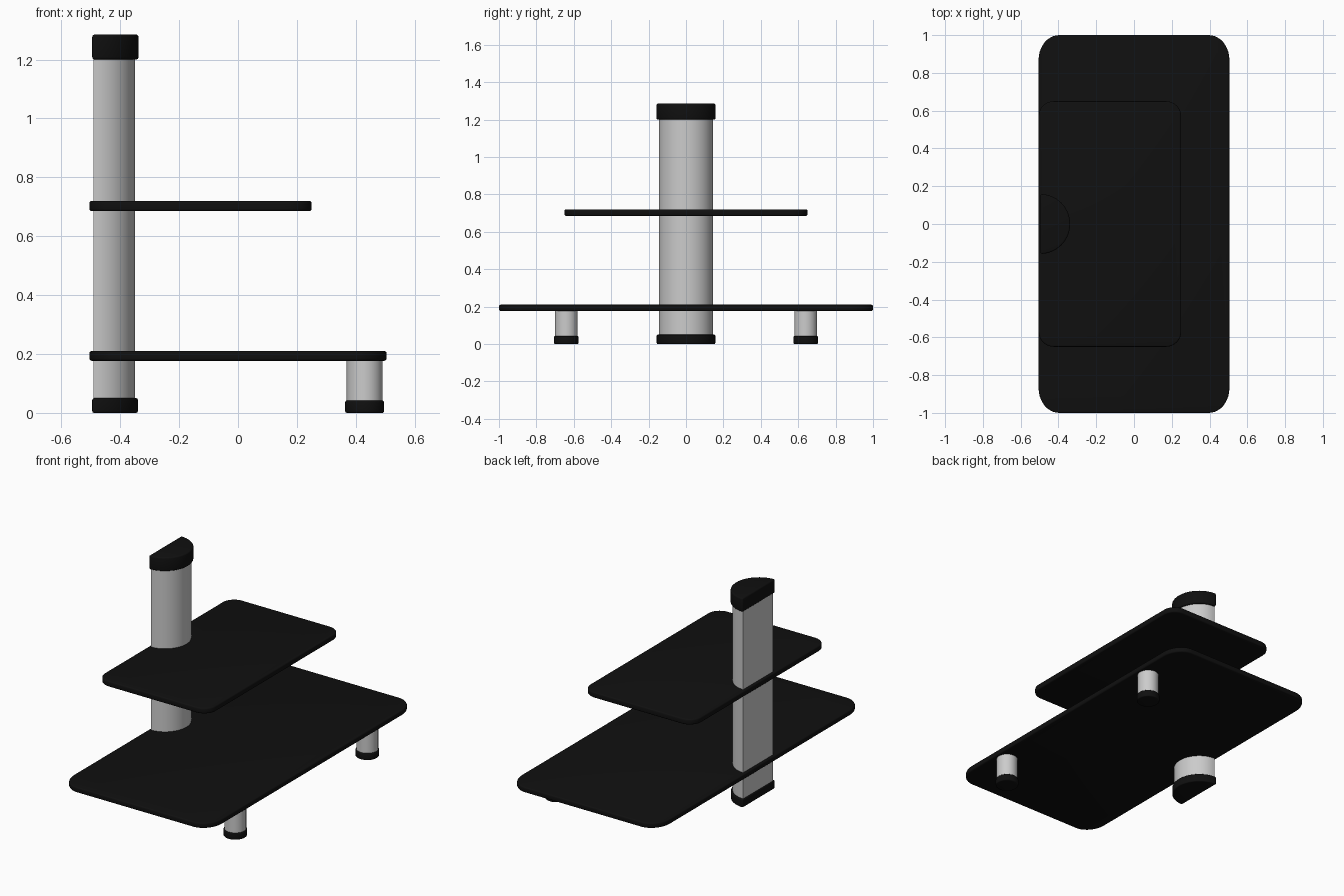
import bpy, bmesh
from math import cos, sin, pi, radians

if "Cube" in bpy.data.objects:
    bpy.data.objects.remove(bpy.data.objects["Cube"])

black = bpy.data.materials.new("black_gloss")
black.diffuse_color = (0.005, 0.005, 0.005, 1)
black.use_nodes = True
black.node_tree.nodes["Principled BSDF"].inputs["Base Color"].default_value = black.diffuse_color


def arc(cx, cy, rx, ry, start, end, n):
    return [(cx + rx * cos(start + (end - start) * i / n),
             cy + ry * sin(start + (end - start) * i / n)) for i in range(n + 1)]


def rounded_rect(x0, x1, y0, y1, rx, ry, n=10):
    corners = [(x1 - rx, y1 - ry), (x0 + rx, y1 - ry), (x0 + rx, y0 + ry), (x1 - rx, y0 + ry)]
    pts = []
    for k, (cx, cy) in enumerate(corners):
        pts += arc(cx, cy, rx, ry, k * pi / 2, (k + 1) * pi / 2, n)
    return pts


def half_round(back, rx, ry):
    return arc(back, 0, rx, ry, -pi / 2, pi / 2, 32)


def circle(cx, cy, r):
    return arc(cx, cy, r, r, 0, 2 * pi, 40)[:-1]


def prism(name, outline, z0, z1, bevel=0.0, mat=None):
    """Extrude an outline upward and round its sharp edges."""
    bm = bmesh.new()
    base = bm.faces.new([bm.verts.new((x, y, z0)) for x, y in outline])
    top = bmesh.ops.extrude_face_region(bm, geom=[base], use_keep_orig=True)
    bmesh.ops.translate(bm, vec=(0, 0, z1 - z0),
                        verts=[g for g in top["geom"] if isinstance(g, bmesh.types.BMVert)])
    bmesh.ops.recalc_face_normals(bm, faces=bm.faces[:])
    if bevel:
        sharp = [e for e in bm.edges if e.calc_face_angle(0) > radians(40)]
        bmesh.ops.bevel(bm, geom=sharp, offset=bevel, segments=3, profile=0.5, affect='EDGES')
    mesh = bpy.data.meshes.new(name)
    bm.to_mesh(mesh)
    bm.free()
    obj = bpy.data.objects.new(name, mesh)
    bpy.context.collection.objects.link(obj)
    if mat:
        mesh.materials.append(mat)
    bpy.ops.object.select_all(action='DESELECT')
    obj.select_set(True)
    bpy.context.view_layer.objects.active = obj
    bpy.ops.object.shade_smooth_by_angle(angle=radians(35))
    return obj


# Shelves
prism("lower_shelf", rounded_rect(-0.505, 0.505, -1, 1, 0.11, 0.13), 0.177, 0.21, 0.008, black)
prism("upper_shelf", rounded_rect(-0.505, 0.25, -0.65, 0.65, 0.08, 0.08), 0.685, 0.72, 0.008, black)

# Half-round column with end caps
prism("column", half_round(-0.49, 0.14, 0.145), 0.02, 1.25)
prism("column_foot_cap", half_round(-0.495, 0.155, 0.157), 0.0, 0.05, 0.006, black)
prism("column_top_cap", half_round(-0.495, 0.157, 0.158), 1.2, 1.285, 0.008, black)

# Front legs with foot caps
for side, y in (("left", -0.64), ("right", 0.64)):
    prism(f"{side}_leg", circle(0.43, y, 0.061), 0.02, 0.185)
    prism(f"{side}_foot_cap", circle(0.43, y, 0.066), 0.0, 0.042, 0.006, black)
